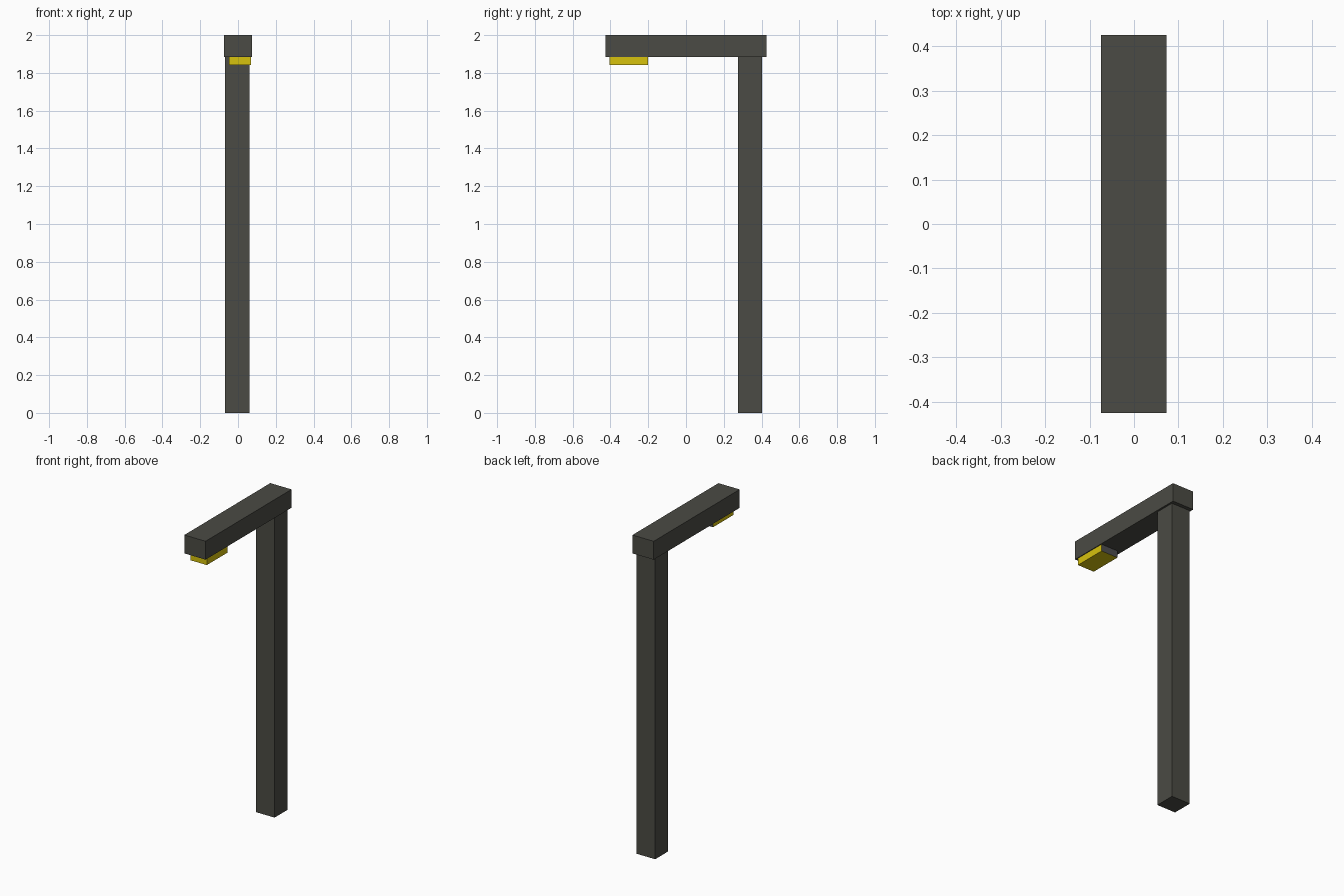
import bpy
from mathutils import Vector

default = bpy.data.objects.get("Cube")
if default:
    bpy.data.objects.remove(default, do_unlink=True)


def material(name, rgb):
    mat = bpy.data.materials.new(name)
    mat.use_nodes = True
    mat.diffuse_color = (*rgb, 1)
    mat.node_tree.nodes["Principled BSDF"].inputs["Base Color"].default_value = (*rgb, 1)
    return mat


def box(name, low, high, *mats):
    """Axis-aligned box between two corners."""
    low, high = Vector(low), Vector(high)
    bpy.ops.mesh.primitive_cube_add(size=1)
    obj = bpy.context.object
    obj.name = name
    for v in obj.data.vertices:
        v.co = (low + high) / 2 + v.co * (high - low)
    for mat in mats:
        obj.data.materials.append(mat)
    return obj


metal = material("dark metal", (0.07, 0.07, 0.058))
yellow = material("lamp yellow", (0.68, 0.54, 0.004))
grey = material("lamp back grey", (0.075, 0.075, 0.08))

# Upright post and the arm resting on it
box("post", (-0.068, 0.275, 0), (0.061, 0.402, 1.885), metal)
box("arm", (-0.074, -0.425, 1.885), (0.073, 0.425, 2), metal)

# Lamp under the arm's front end, with a grey back face
lamp = box("lamp", (-0.047, -0.405, 1.842), (0.068, -0.2, 1.885), yellow, grey)
for face in lamp.data.polygons:
    face.material_index = int(face.normal.y > 0.5)
